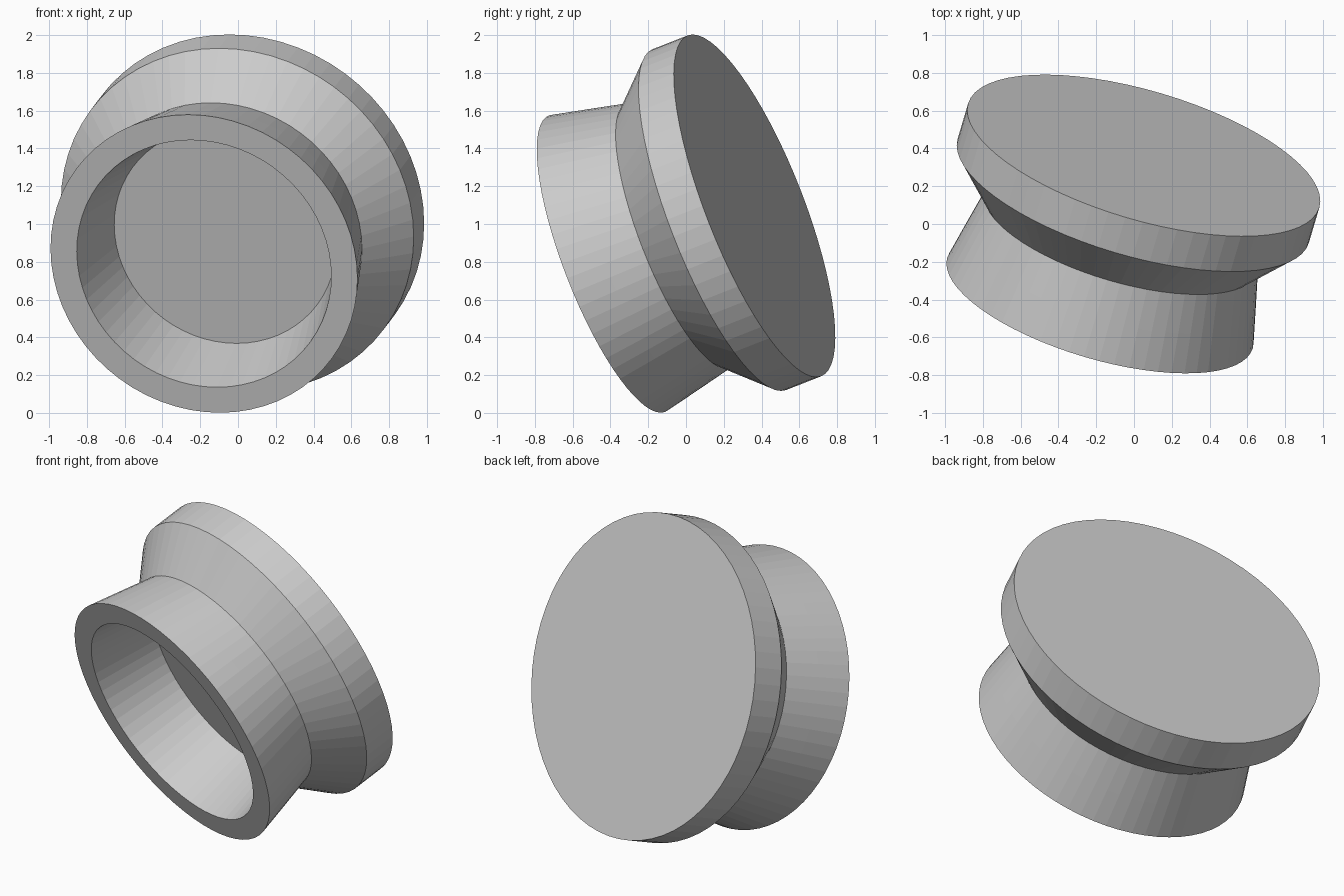
import bpy, bmesh, math
from mathutils import Vector

if "Cube" in bpy.data.objects:
    bpy.data.objects.remove(bpy.data.objects["Cube"])

SIDES = 64

# Half section (radius, distance along the axis), from cup floor to closed back
profile = [
    (0.609, 0.420),  # cup floor edge
    (0.654, 0.210),
    (0.699, 0.000),  # inner lip
    (0.843, 0.000),  # outer lip
    (0.798, 0.210),
    (0.752, 0.420),  # waist
    (0.969, 0.662),  # flare meets rim
    (0.969, 0.870),  # back edge
]

# Revolve the section
bm = bmesh.new()
rings = []
for r, t in profile:
    rings.append([bm.verts.new((r * math.cos(2 * math.pi * i / SIDES),
                                r * math.sin(2 * math.pi * i / SIDES), t))
                  for i in range(SIDES)])
for a, b in zip(rings, rings[1:]):
    for i in range(SIDES):
        j = (i + 1) % SIDES
        bm.faces.new((a[i], a[j], b[j], b[i]))

# Cup floor and flat back
bm.faces.new(rings[0])
bm.faces.new(rings[-1])
bmesh.ops.recalc_face_normals(bm, faces=bm.faces)

mesh = bpy.data.meshes.new("flared_knob")
bm.to_mesh(mesh)
bm.free()
knob = bpy.data.objects.new("flared_knob", mesh)
bpy.context.collection.objects.link(knob)

# Tilt: axis runs from the open lip to the back disc
axis = Vector((0.266, 0.897, 0.352)).normalized()
knob.rotation_euler = axis.to_track_quat('Z', 'Y').to_euler()
knob.location = (-0.18, -0.418, 0.79)
